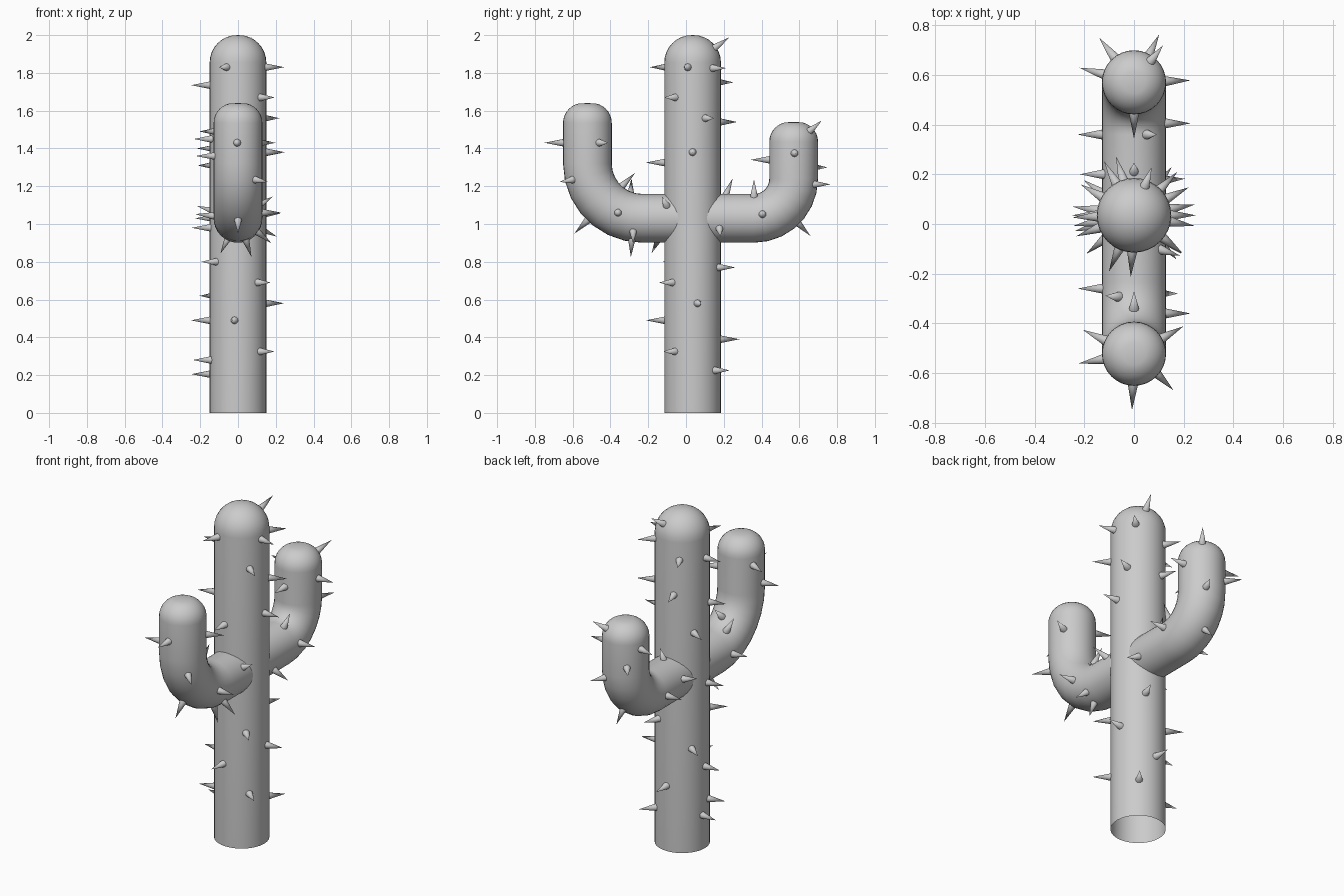
import bpy, bmesh, math
from mathutils import Vector

if "Cube" in bpy.data.objects:
    bpy.data.objects.remove(bpy.data.objects["Cube"])

TRUNK_Y, TRUNK_R, ARM_R = 0.035, 0.15, 0.129
SIDES = 32


def finish(bm, name):
    bmesh.ops.recalc_face_normals(bm, faces=bm.faces[:])
    me = bpy.data.meshes.new(name)
    bm.to_mesh(me)
    bm.free()
    ob = bpy.data.objects.new(name, me)
    bpy.context.collection.objects.link(ob)
    bpy.ops.object.select_all(action='DESELECT')
    bpy.context.view_layer.objects.active = ob
    ob.select_set(True)
    bpy.ops.object.shade_smooth_by_angle(angle=math.radians(50))
    return ob


def tube(name, rings, tip):
    """Loft rings of (y, z, tangent angle in the yz plane, radius), closed at the tip."""
    bm = bmesh.new()
    prev = None
    for y, z, a, r in rings:
        n = Vector((0, -math.sin(a), math.cos(a)))
        cur = []
        for i in range(SIDES):
            t = 2 * math.pi * i / SIDES
            off = Vector((r * math.cos(t), 0, 0)) + n * (r * math.sin(t))
            cur.append(bm.verts.new(Vector((0, y, z)) + off))
        if prev:
            for i in range(SIDES):
                j = (i + 1) % SIDES
                bm.faces.new((prev[i], prev[j], cur[j], cur[i]))
        prev = cur
    top = bm.verts.new((0, tip[0], tip[1]))
    for i in range(SIDES):
        bm.faces.new((prev[i], prev[(i + 1) % SIDES], top))
    return finish(bm, name)


def dome(y, top, r, corner):
    """Rounded vertical end: quarter-round of the given corner radius."""
    return [(y, top - corner + corner * math.sin(t), math.pi / 2,
             r - corner + corner * math.cos(t))
            for t in [math.pi / 2 * k / 8 for k in range(8)]]


def arm(name, side, y_end, bend, top):
    """Horizontal stub from the trunk, quarter bend, vertical rounded end."""
    yc, zc = y_end - side * bend, 1.03 + bend
    rings = [(TRUNK_Y + side * 0.02, 1.03, 0 if side > 0 else math.pi, ARM_R)]
    for k in range(8):
        t = math.pi / 2 * k / 7
        rings.append((yc + side * bend * math.sin(t), zc - bend * math.cos(t),
                      t if side > 0 else math.pi - t, ARM_R))
    tube(name, rings + dome(y_end, top, ARM_R, 0.105), (y_end, top))


# Trunk (open underneath) and two upturned arms
tube("trunk", [(TRUNK_Y, 0, math.pi / 2, TRUNK_R)] + dome(TRUNK_Y, 2.0, TRUNK_R, 0.145),
     (TRUNK_Y, 2.0))
arm("front_arm", -1, -0.522, 0.29, 1.64)
arm("back_arm", 1, 0.57, 0.21, 1.54)


def spine(bm, axis, direction, radius):
    """Small cone standing on a round stem of the given radius."""
    d = Vector(direction).normalized()
    mat = d.to_track_quat('Z', 'Y').to_matrix().to_4x4()
    mat.translation = Vector(axis) + d * (radius - 0.012 + 0.055)
    bmesh.ops.create_cone(bm, cap_ends=True, segments=12, radius1=0.022,
                          radius2=0, depth=0.11, matrix=mat)


def ring_dir(deg):
    return (math.cos(math.radians(deg)), math.sin(math.radians(deg)), 0)


# Trunk spines: (height, angle around the trunk)
bm = bmesh.new()
for z, a in [(0.205, 172), (0.225, 52), (0.28, 195), (0.325, -39), (0.39, 90),
             (0.49, 180), (0.49, -97), (0.58, 10), (0.62, 145), (0.69, -46),
             (0.77, 66), (0.80, -141), (0.98, 190), (1.31, 150), (1.325, -93),
             (1.38, 0), (1.45, 200), (1.54, 107), (1.56, 27), (1.67, -38),
             (1.735, 182), (1.75, 119), (1.83, -114), (1.83, -10), (1.825, 45)]:
    spine(bm, (0, TRUNK_Y, z), ring_dir(a), TRUNK_R)
spine(bm, (0, TRUNK_Y, 1.85), (0.07, 0.19, 0.135), TRUNK_R)
finish(bm, "trunk_spines")

# Front arm spines: upright part, then bend and stub
bm = bmesh.new()
for z, a in [(1.43, -92), (1.43, 29), (1.49, 155), (1.36, 190)]:
    spine(bm, (0, -0.522, z), ring_dir(a), ARM_R)
for y, z, d in [(-0.51, 1.25, (0.7, -0.7, -0.12)), (-0.43, 1.11, (0, -0.7, -0.7)),
                (-0.43, 1.11, (0, 0.7, 0.7)), (-0.36, 1.06, (1, 0, 0)),
                (-0.28, 1.04, (0.3, -0.05, -0.9)), (-0.28, 1.04, (0.75, 0, -0.6)),
                (-0.30, 1.045, (-0.5, 0.05, 0.85)), (-0.26, 1.03, (-1, 0, 0.1)),
                (-0.09, 1.03, (-0.4, -0.4, -0.8)), (-0.07, 1.03, (0.8, -0.25, 0.5))]:
    spine(bm, (0, y, z), d, ARM_R)
finish(bm, "front_arm_spines")

# Back arm spines
bm = bmesh.new()
for z, a in [(1.375, 2), (1.34, -90), (1.30, 128), (1.40, 165)]:
    spine(bm, (0, 0.57, z), ring_dir(a), ARM_R)
for y, z, d in [(0.57, 1.42, (0.55, 0.7, 0.6)), (0.56, 1.21, (0.4, 0.8, 0)),
                (0.50, 1.10, (0, 0.7, -0.72)), (0.405, 1.045, (1, 0, 0.05)),
                (0.36, 1.03, (-1, 0, 0)), (0.36, 1.03, (0.4, 0, 0.9)),
                (0.16, 1.03, (0, 0.38, 0.92)), (0.17, 1.03, (0.85, 0.05, -0.4)),
                (0.13, 1.03, (-0.4, -0.3, -0.9)), (0.2, 1.03, (-1, 0, 0.3))]:
    spine(bm, (0, y, z), d, ARM_R)
finish(bm, "back_arm_spines")
